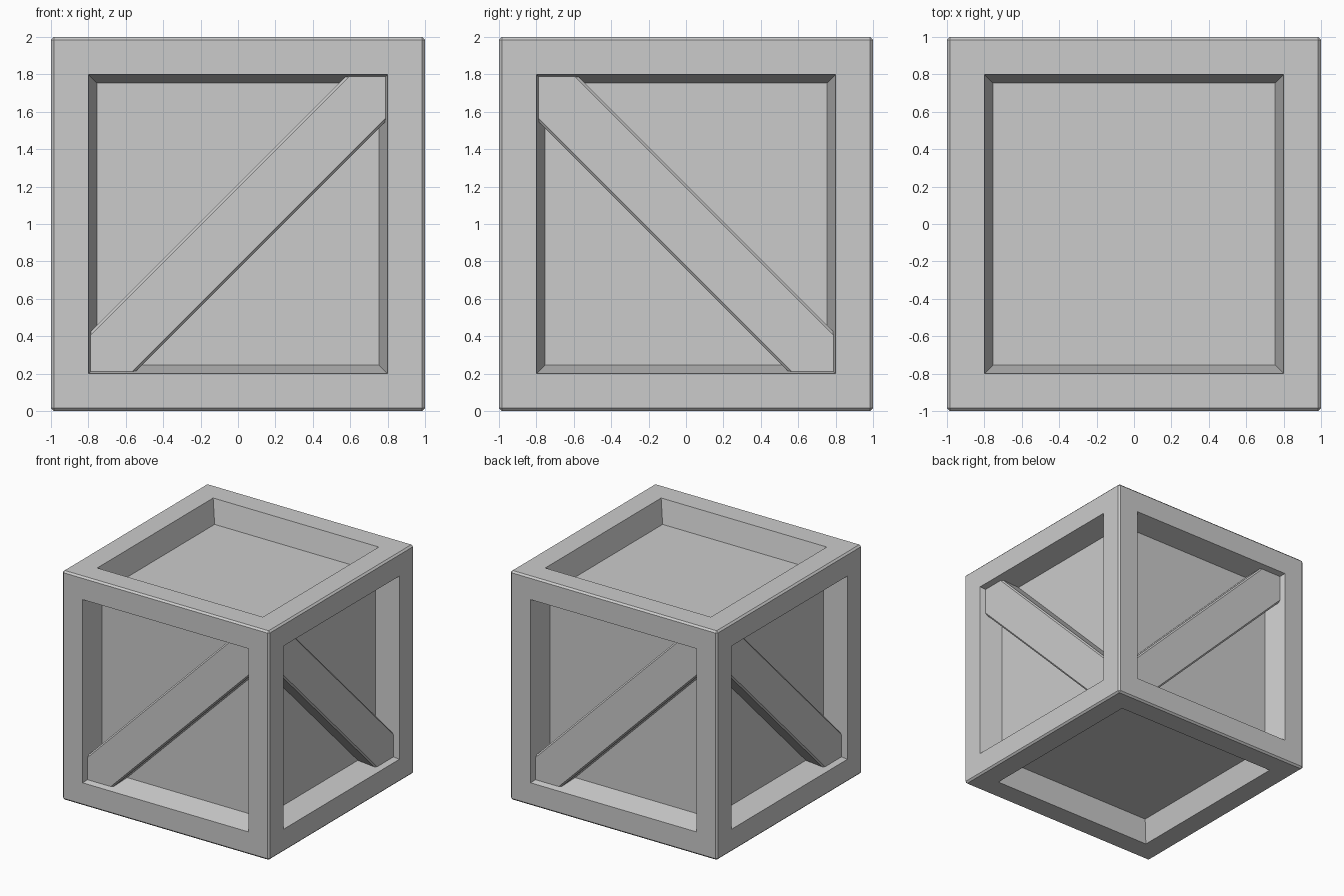
import bpy, bmesh, math
from mathutils import Matrix

if "Cube" in bpy.data.objects:
    bpy.data.objects.remove(bpy.data.objects["Cube"])

CHAMFER = 0.015


def chamfer_all(bm, width):
    bmesh.ops.bevel(bm, geom=bm.edges[:], offset=width, offset_type='OFFSET',
                    segments=1, profile=0.5, affect='EDGES')
    bm.normal_update()


def finish(bm, name):
    mesh = bpy.data.meshes.new(name)
    bm.to_mesh(mesh)
    bm.free()
    obj = bpy.data.objects.new(name, mesh)
    bpy.context.collection.objects.link(obj)
    return obj


# Crate body: chamfered cube with a tapered recess in all six faces
bm = bmesh.new()
bmesh.ops.create_cube(bm, size=2)
chamfer_all(bm, CHAMFER)
panels = [f for f in bm.faces if f.calc_area() > 1]
bmesh.ops.inset_individual(bm, faces=panels, thickness=0.2 - CHAMFER, use_even_offset=True)
bmesh.ops.inset_individual(bm, faces=panels, thickness=0.047, use_even_offset=True)
for f in panels:
    shift = f.normal * -0.2
    for v in f.verts:
        v.co += shift
bmesh.ops.translate(bm, verts=bm.verts, vec=(0, 0, 1))
finish(bm, "crate_body")


# Diagonal braces: chamfered boards whose ends sink into the frame
def brace(name, turn, tilt):
    bm = bmesh.new()
    bmesh.ops.create_cube(bm, size=1, matrix=Matrix.Diagonal((2.3, 0.16, 0.322, 1)))
    chamfer_all(bm, 0.013)
    place = (Matrix.Translation((0, 0, 0.985))
             @ Matrix.Rotation(math.radians(turn), 4, 'Z')
             @ Matrix.Translation((0, -0.87, 0))
             @ Matrix.Rotation(math.radians(tilt), 4, 'Y'))
    bm.transform(place)
    finish(bm, name)


for name, turn, tilt in (("front_brace", 0, -45), ("right_brace", 90, 45),
                         ("back_brace", 180, -45), ("left_brace", 270, 45)):
    brace(name, turn, tilt)
